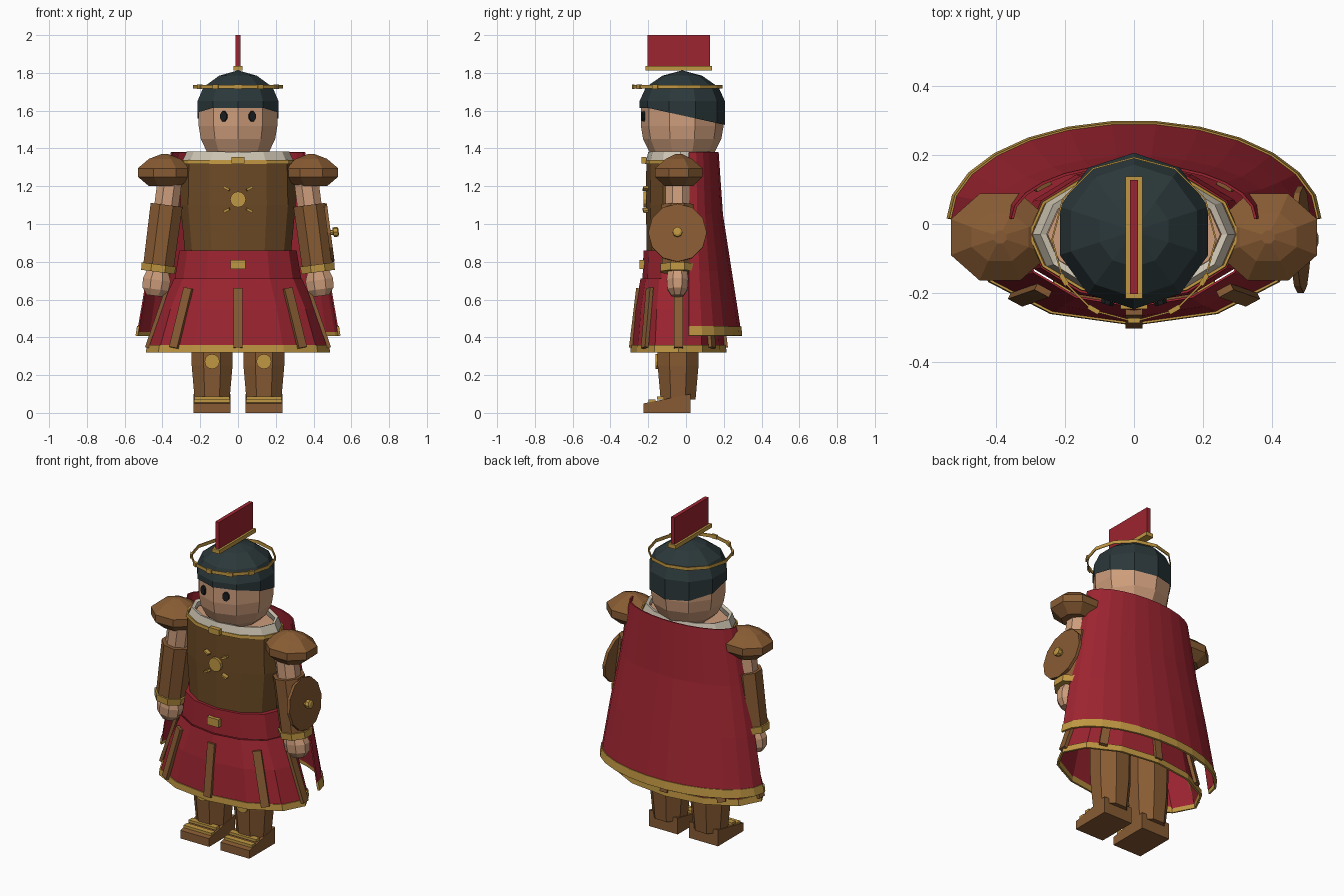
import bpy, bmesh
from math import sin, cos, pi, radians
from mathutils import Matrix, Vector

cube = bpy.data.objects.get("Cube")
if cube:
    bpy.data.objects.remove(cube, do_unlink=True)


def material(name, rgb):
    m = bpy.data.materials.new(name)
    m.use_nodes = True
    m.diffuse_color = (*rgb, 1)
    m.node_tree.nodes["Principled BSDF"].inputs["Base Color"].default_value = (*rgb, 1)
    return m


RED = material("crimson_cloth", (0.34, 0.018, 0.03))
GOLD = material("gold", (0.53, 0.31, 0.055))
LEATHER = material("leather_brown", (0.245, 0.105, 0.033))
ARMOUR = material("dark_bronze", (0.155, 0.07, 0.019))
SKIN = material("skin", (0.62, 0.34, 0.2))
HAIR = material("dark_hair", (0.024, 0.039, 0.042))
LINEN = material("linen", (0.62, 0.56, 0.45))
EYE = material("eye_black", (0.01, 0.012, 0.014))
T = Matrix.Translation
MIRROR = Matrix.Scale(-1, 4, (1, 0, 0))


def rot(deg, axis):
    return Matrix.Rotation(radians(deg), 4, axis)


def finish(name, bm, mat, mtx=None, thick=0):
    bmesh.ops.remove_doubles(bm, verts=bm.verts, dist=0.0001)
    if mtx:
        bm.transform(mtx)
    bmesh.ops.recalc_face_normals(bm, faces=bm.faces)
    me = bpy.data.meshes.new(name)
    bm.to_mesh(me)
    bm.free()
    me.materials.append(mat)
    ob = bpy.data.objects.new(name, me)
    bpy.context.collection.objects.link(ob)
    if thick:
        mod = ob.modifiers.new("thickness", "SOLIDIFY")
        mod.thickness = thick
        mod.offset = 0
    return ob


def lathe(name, profile, mat, segs=12, phase=0, mtx=None, cap=True, arc=None, thick=0):
    """Stack elliptical rings given as (z, rx, ry); angle zero faces -y."""
    bm = bmesh.new()
    start, span = arc or (phase, 2 * pi)
    count = segs + 1 if arc else segs
    rings = []
    for z, rx, ry in profile:
        angles = [start + span * i / segs for i in range(count)]
        rings.append([bm.verts.new((rx * sin(a), -ry * cos(a), z)) for a in angles])
    for lo, hi in zip(rings, rings[1:]):
        for i in range(segs):
            j = (i + 1) % count
            bm.faces.new((lo[i], lo[j], hi[j], hi[i]))
    if cap and not arc:
        bm.faces.new(rings[0])
        bm.faces.new(rings[-1])
    return finish(name, bm, mat, mtx, thick)


def round_part(name, profile, mat, **kw):
    return lathe(name, [(z, r, r) for z, r in profile], mat, **kw)


def box(name, centre, size, mat, mtx=None):
    bm = bmesh.new()
    bmesh.ops.create_cube(bm, size=1, matrix=T(centre) @ Matrix.Diagonal((*size, 1)))
    return finish(name, bm, mat, mtx)


def bar(name, p0, p1, outward, width, thick, mat):
    p0, p1 = Vector(p0), Vector(p1)
    z = (p1 - p0).normalized()
    x = Vector(outward).cross(z).normalized()
    frame = Matrix((x, z.cross(x), z)).transposed().to_4x4()
    return box(name, (0, 0, 0), (width, thick, (p1 - p0).length), mat, T((p0 + p1) / 2) @ frame)


# Head, hair and eyes
HEAD = T((0, -0.02, 0))
round_part("head", [(1.34, 0.13), (1.38, 0.172), (1.45, 0.207), (1.52, 0.219), (1.62, 0.219),
                    (1.72, 0.16)], SKIN, segs=10, mtx=HEAD)
hair = round_part("hair", [(1.6, 0.226), (1.65, 0.226), (1.725, 0.192), (1.785, 0.105), (1.813, 0.001)],
                  HAIR, segs=10, mtx=HEAD, cap=False)
for v in hair.data.vertices:
    if v.co.z < 1.61:  # hairline drops towards the nape
        v.co.z = 1.57 - 0.22 * v.co.y if v.co.y > -0.15 else 1.615
for s in (-1, 1):
    round_part("eye", [(0, 0.021), (0.012, 0.019)], EYE, segs=8, phase=pi / 8,
               mtx=T((s * 0.075, -0.222, 1.57)) @ rot(s * 18, 'Z') @ Matrix.Scale(1.4, 4, (0, 0, 1)) @ rot(90, 'X'))

# Circlet and crest
CIRCLET = T((0, -0.045, 0))
round_part("circlet", [(1.717, 0.237), (1.737, 0.237)], GOLD, mtx=CIRCLET, cap=False, thick=0.005)
for a in (-60, -30, 0, 30, 60):
    box("circlet_stud", (0, -0.234, 1.727), (0.035, 0.014, 0.024), GOLD, CIRCLET @ rot(a, 'Z'))
box("crest_base", (0, -0.039, 1.825), (0.05, 0.352, 0.024), GOLD)
box("crest", (0, -0.038, 1.917), (0.024, 0.33, 0.166), RED)

# Torso, collar and belt
BODY = T((0, -0.03, 0))
lathe("torso", [(0.84, 0.28, 0.178), (1.1, 0.305, 0.182), (1.33, 0.3, 0.18)], ARMOUR, mtx=BODY)
lathe("shoulders", [(1.3, 0.265, 0.16), (1.35, 0.25, 0.15)], SKIN, mtx=BODY)
lathe("neck_trim", [(1.318, 0.304, 0.184), (1.338, 0.302, 0.182)], GOLD, mtx=BODY, cap=False, thick=0.008)
lathe("collar", [(1.33, 0.285, 0.172), (1.38, 0.262, 0.16)], LINEN, mtx=BODY, cap=False, thick=0.02)
box("collar_clasp", (0, -0.222, 1.338), (0.07, 0.025, 0.035), GOLD)
lathe("belt", [(0.71, 0.335, 0.2), (0.86, 0.31, 0.195)], RED, mtx=BODY)
box("belt_buckle", (0, -0.233, 0.785), (0.078, 0.025, 0.048), GOLD)

# Sun emblem with four rays
round_part("sun_disc", [(0, 0.042), (0.016, 0.042)], GOLD, mtx=T((0, -0.21, 1.13)) @ rot(90, 'X'))
for sx in (-1, 1):
    for sz in (-1, 1):
        bar("sun_ray", (sx * 0.045, -0.215, 1.13 + sz * 0.05), (sx * 0.075, -0.21, 1.13 + sz * 0.065),
            (0, -1, 0), 0.012, 0.03, GOLD)

# Skirt with hem and leather straps
SKIRT = T((0, -0.04, 0))
lathe("skirt", [(0.345, 0.475, 0.244), (0.55, 0.41, 0.226), (0.71, 0.335, 0.198)], RED, mtx=SKIRT, cap=False,
      thick=0.006)
lathe("skirt_hem", [(0.32, 0.482, 0.248), (0.358, 0.476, 0.246)], GOLD, mtx=SKIRT, cap=False, thick=0.012)
for k in range(8):
    a = k * pi / 4
    d = Vector((sin(a), -cos(a)))
    out = Vector((d.x / 0.44, d.y / 0.235, 0)).normalized()
    top = Vector((0.368 * d.x, 0.208 * d.y - 0.04, 0.66)) + out * 0.006
    low = Vector((0.477 * d.x, 0.246 * d.y - 0.04, 0.345)) + out * 0.006
    bar("skirt_strap", top, low, out, 0.048, 0.02, LEATHER)

# Cape
CAPE = T((0, 0.015, 0))
BACK = (pi / 2, pi)
lathe("cape", [(0.43, 0.53, 0.275), (0.75, 0.475, 0.225), (1.05, 0.415, 0.178), (1.38, 0.352, 0.155)], RED,
      segs=13, arc=BACK, mtx=CAPE, thick=0.008)
lathe("cape_hem", [(0.408, 0.537, 0.279), (0.458, 0.529, 0.274)], GOLD, segs=13, arc=BACK, mtx=CAPE, thick=0.012)

for side, s in (("left", Matrix.Identity(4)), ("right", MIRROR)):
    # Arms hang along a slightly splayed axis
    arm = s @ T((0.365, -0.045, 1.2)) @ rot(-7.5, 'Y')
    eight = dict(segs=8, phase=pi / 8)
    round_part(side + "_upper_arm", [(-0.14, 0.07), (0.05, 0.07)], SKIN, mtx=arm, **eight)
    round_part(side + "_bracer", [(-0.43, 0.088), (-0.1, 0.092)], LEATHER, mtx=arm, **eight)
    round_part(side + "_cuff", [(-0.458, 0.096), (-0.418, 0.099)], GOLD, mtx=arm, **eight)
    lathe(side + "_hand", [(-0.585, 0.045, 0.035), (-0.55, 0.075, 0.058), (-0.5, 0.08, 0.062), (-0.45, 0.06, 0.055)],
          SKIN, mtx=arm, **eight)
    lathe(side + "_pauldron", [(1.2, 0.09, 0.08), (1.25, 0.154, 0.136), (1.295, 0.154, 0.136), (1.345, 0.09, 0.075),
                               (1.37, 0.02, 0.02)], LEATHER, mtx=s @ T((0.388, -0.038, 0)), **eight)

    # Legs, knee discs and wedge shoes
    leg = s @ T((0.137, -0.042, 0))
    round_part(side + "_leg", [(0.07, 0.1), (0.25, 0.117), (0.5, 0.12)], LEATHER, mtx=leg, **eight)
    round_part(side + "_knee_disc", [(0, 0.04), (0.014, 0.04)], GOLD, mtx=leg @ T((0, -0.105, 0.272)) @ rot(90, 'X'))
    shoe = box(side + "_shoe", (0.137, -0.1, 0.05), (0.196, 0.25, 0.1), LEATHER, s)
    for v in shoe.data.vertices:
        if v.co.z > 0.05 and v.co.y < -0.1:
            v.co.z = 0.05
    box(side + "_shoe_strap", (0.137, -0.18, 0.064), (0.19, 0.035, 0.016), GOLD, s)
    box(side + "_ankle_band", (0.137, -0.135, 0.08), (0.185, 0.035, 0.016), GOLD, s)

    # Round shield on the left forearm
    if side == "left":
        face = arm @ T((0.075, 0, -0.26)) @ rot(90, 'Y')
        round_part("shield", [(0, 0.155), (0.018, 0.155)], LEATHER, mtx=face)
        round_part("shield_boss", [(0.015, 0.014), (0.03, 0.014), (0.032, 0.026), (0.055, 0.026), (0.06, 0.015)],
                   GOLD, segs=8, mtx=face)
